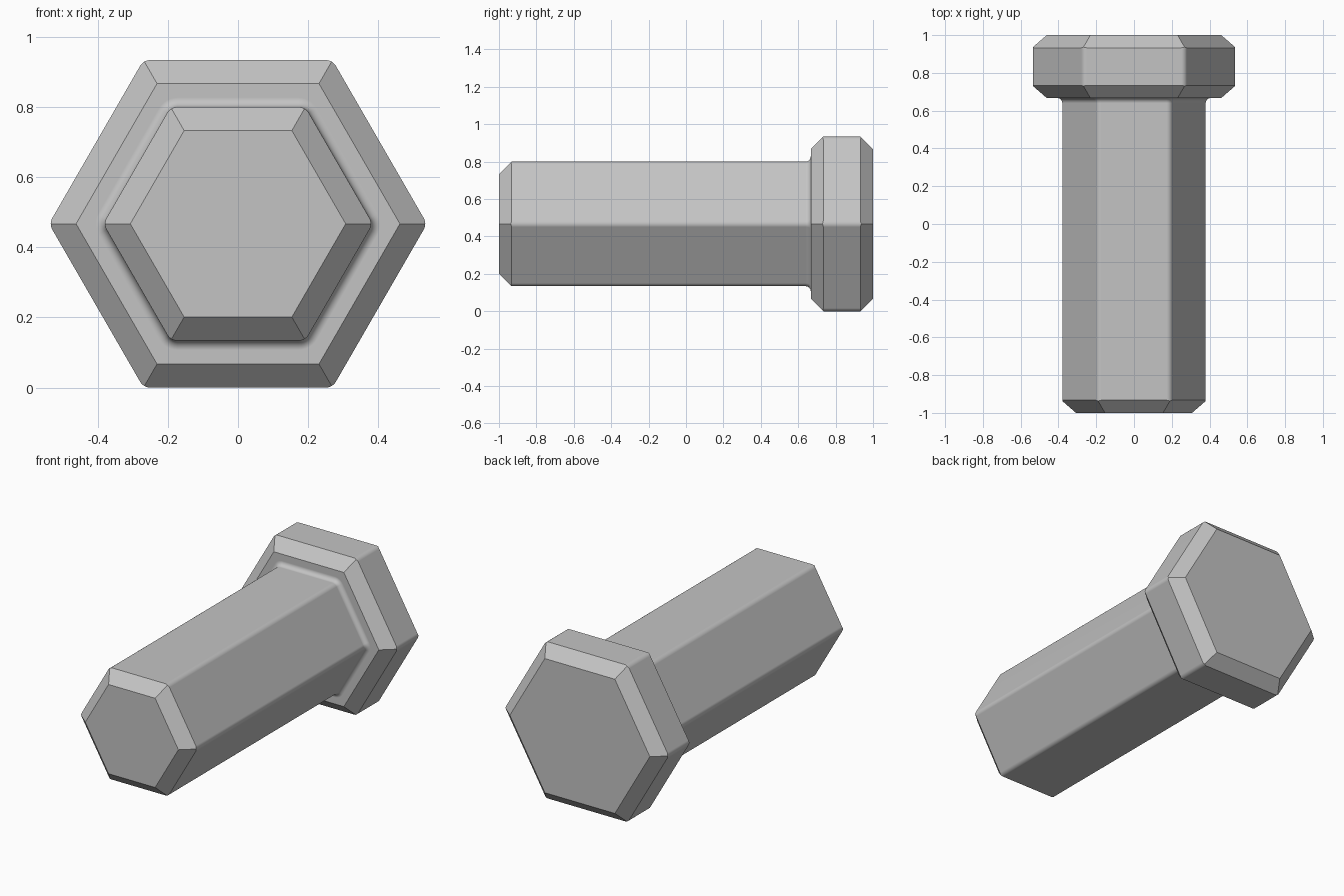
import bpy, bmesh, math
from mathutils import Vector

cube = bpy.data.objects.get("Cube")
if cube:
    bpy.data.objects.remove(cube)

SHAFT, HEAD, CHAMFER, ROUND, FILLET = 0.333, 0.467, 0.067, 0.033, 0.027
CENTRE_Z = HEAD
HEAD_Y = 0.667
ARC = 6


def hexagon(apothem, radius):
    """Hexagon outline in x/z with rounded corners."""
    points = []
    for k in range(6):
        corner = k * math.pi / 3
        reach = (apothem - radius) / math.cos(math.pi / 6)
        for i in range(ARC + 1):
            a = corner + (i / ARC - 0.5) * math.pi / 3
            points.append(Vector((reach * math.cos(corner) + radius * math.cos(a),
                                  reach * math.sin(corner) + radius * math.sin(a))))
    return points


def ring(bm, apothem, radius, y, slope=0):
    """One loop of the bolt; slope lets a chamfer cut cleanly across the rounded corners."""
    verts = []
    for p in hexagon(apothem, radius):
        flat = max(p.dot(Vector((math.cos(t), math.sin(t))))
                   for t in [math.radians(30 + 60 * k) for k in range(6)])
        verts.append(bm.verts.new((p.x, y + slope * (flat - apothem), CENTRE_Z + p.y)))
    return verts


# Loops from the shaft tip to the back of the head
loops = [(SHAFT - CHAMFER, 0, -1, 0), (SHAFT, ROUND, -1 + CHAMFER, 1)]
for i in range(7):
    t = i / 6 * math.pi / 2
    grow = FILLET * (1 - math.cos(t))
    loops.append((SHAFT + grow, ROUND + grow, HEAD_Y - FILLET * (1 - math.sin(t)), 0))
loops += [(HEAD - CHAMFER, 0, HEAD_Y, 0), (HEAD, ROUND, HEAD_Y + CHAMFER, 1),
          (HEAD, ROUND, 1 - CHAMFER, -1), (HEAD - CHAMFER, 0, 1, 0)]

bm = bmesh.new()
rings = [ring(bm, *loop) for loop in loops]
for a, b in zip(rings, rings[1:]):
    n = len(a)
    for i in range(n):
        j = (i + 1) % n
        bm.faces.new((a[i], a[j], b[j], b[i]))
bm.faces.new(rings[0])
bm.faces.new(rings[-1])
bmesh.ops.remove_doubles(bm, verts=bm.verts, dist=0.0001)
bmesh.ops.dissolve_limit(bm, angle_limit=0.005, verts=bm.verts, edges=bm.edges)
bmesh.ops.recalc_face_normals(bm, faces=bm.faces)

mesh = bpy.data.meshes.new("hex_bolt")
bm.to_mesh(mesh)
bm.free()
bolt = bpy.data.objects.new("hex_bolt", mesh)
bpy.context.collection.objects.link(bolt)

# Plain grey metal
grey = bpy.data.materials.new("grey_metal")
grey.use_nodes = True
colour = (0.55, 0.55, 0.55, 1)
grey.diffuse_color = colour
grey.node_tree.nodes["Principled BSDF"].inputs["Base Color"].default_value = colour
mesh.materials.append(grey)

# Crisp chamfers, soft long edges and fillet
bpy.ops.object.select_all(action='DESELECT')
bolt.select_set(True)
bpy.context.view_layer.objects.active = bolt
bpy.ops.object.shade_smooth_by_angle(angle=math.radians(30))
weighted = bolt.modifiers.new("flat_faces", 'WEIGHTED_NORMAL')
weighted.keep_sharp = True
